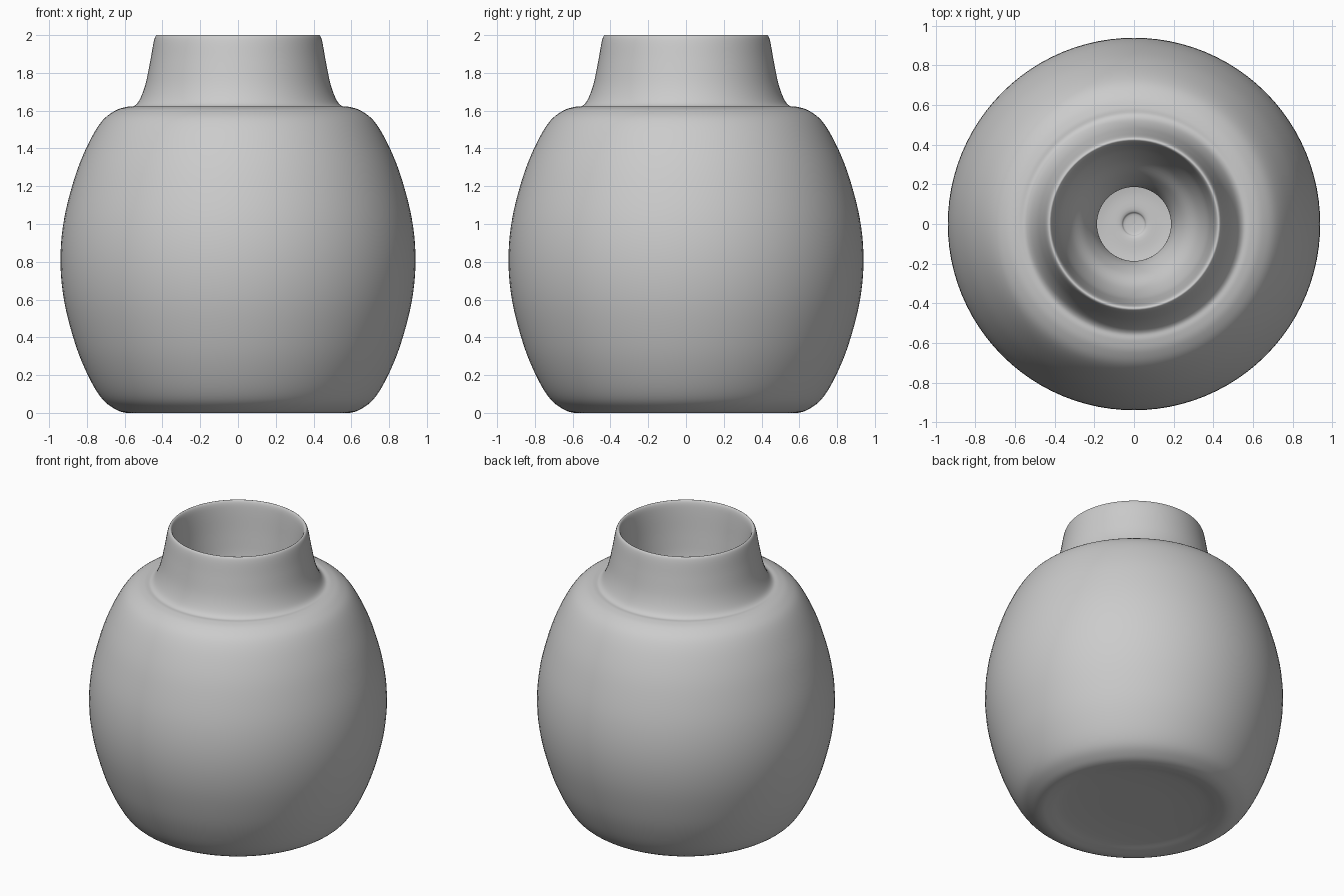
import bpy, bmesh, math
from mathutils import Vector, geometry

cube = bpy.data.objects.get("Cube")
if cube:
    bpy.data.objects.remove(cube, do_unlink=True)

SEGMENTS = 96

clay = bpy.data.materials.new("plain grey clay")
clay.use_nodes = True
clay.diffuse_color = (0.6, 0.6, 0.6, 1)
clay.node_tree.nodes["Principled BSDF"].inputs["Base Color"].default_value = clay.diffuse_color


def smooth_profile(points, steps=6):
    """Catmull-Rom curve through (radius, height) points."""
    p = [Vector((r, 0, z)) for r, z in points]
    p = [p[0]] + p + [p[-1]]
    out = []
    for a, b, c, d in zip(p, p[1:], p[2:], p[3:]):
        out += geometry.interpolate_bezier(b, b + (c - a) / 6, c - (d - b) / 6, c, steps)[:-1]
    return out + [p[-1]]


def lathe(name, profile):
    bm = bmesh.new()
    verts = [bm.verts.new((max(v.x, 0), 0, v.z)) for v in profile]
    edges = [bm.edges.new(pair) for pair in zip(verts, verts[1:])]
    bmesh.ops.spin(bm, geom=verts + edges, cent=(0, 0, 0), axis=(0, 0, 1),
                   angle=math.tau, steps=SEGMENTS, use_merge=True)
    bmesh.ops.remove_doubles(bm, verts=bm.verts, dist=0.0005)
    bmesh.ops.recalc_face_normals(bm, faces=bm.faces)
    mesh = bpy.data.meshes.new(name)
    bm.to_mesh(mesh)
    bm.free()
    mesh.materials.append(clay)
    for face in mesh.polygons:
        face.use_smooth = True
    obj = bpy.data.objects.new(name, mesh)
    bpy.context.collection.objects.link(obj)
    return obj


# Shallow hollow under the base
base = [(0, 0.03), (0.25, 0.03), (0.44, 0.02), (0.53, 0.005)]
# Rounded belly, the same above and below its widest ring
lower = [(0.59, 0.0), (0.65, 0.02), (0.72, 0.075), (0.79, 0.19), (0.86, 0.36), (0.92, 0.59)]
belly = lower + [(0.94, 0.81)] + [(r, 1.62 - z) for r, z in reversed(lower)]
# Neck flaring into the shoulder, with a rounded lip
neck = [(0.55, 1.625), (0.52, 1.66), (0.49, 1.74), (0.465, 1.86), (0.445, 1.97), (0.43, 2.0), (0.415, 1.985)]
# Throat narrowing inside the neck to a small opening
throat = [(0.405, 1.92), (0.39, 1.75), (0.37, 1.6), (0.32, 1.46), (0.25, 1.36), (0.2, 1.25), (0.19, 1.15)]
# Inner chamber and floor with a small central dimple
chamber = [(0.25, 1.0), (0.45, 0.8), (0.5, 0.5), (0.42, 0.25), (0.2, 0.17), (0.075, 0.16), (0.05, 0.145), (0, 0.14)]

lathe("vase", smooth_profile(base + belly + neck + throat + chamber))
